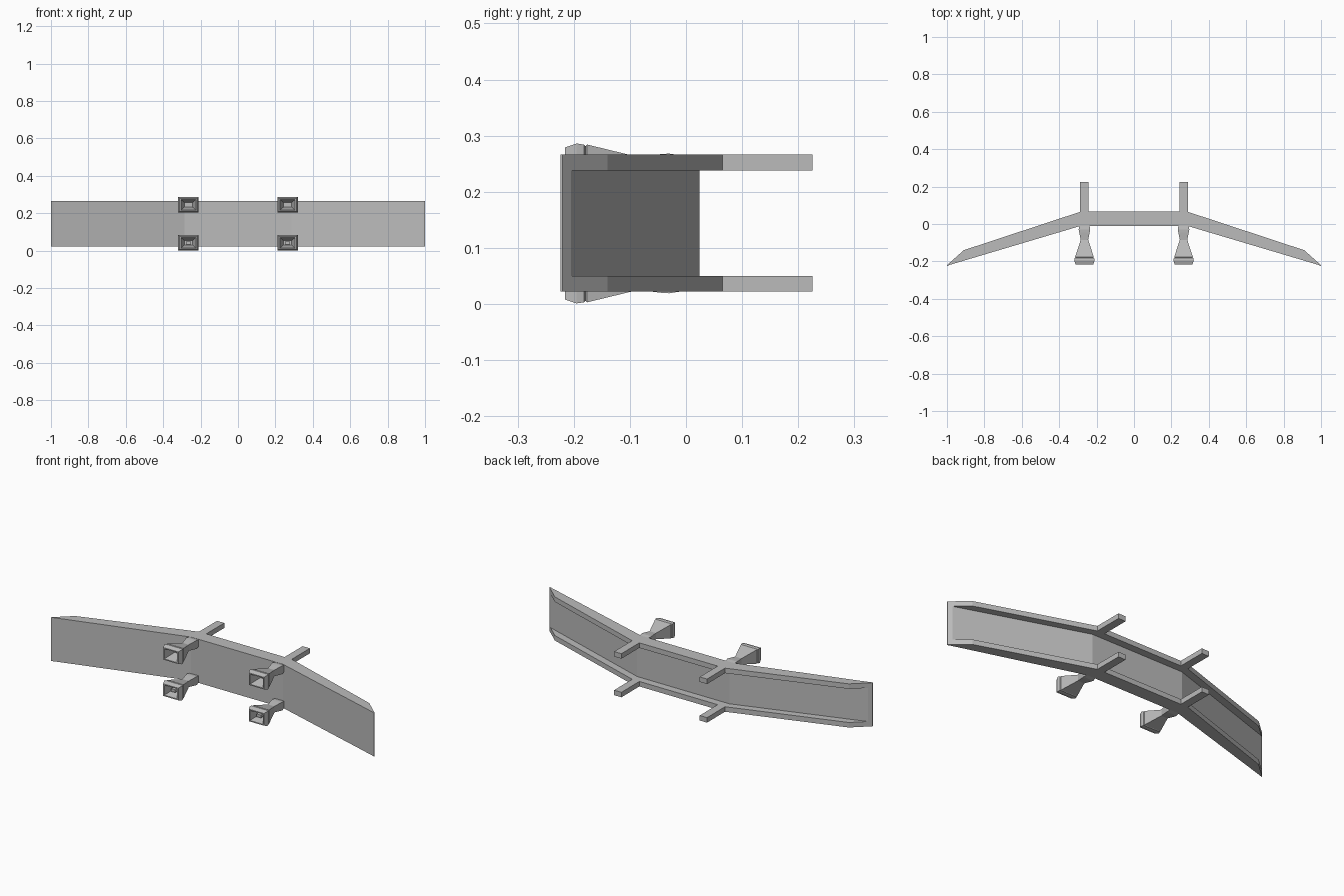
import bpy
import bmesh

cube = bpy.data.objects.get("Cube")
if cube:
    bpy.data.objects.remove(cube, do_unlink=True)

grey = bpy.data.materials.new("bare_grey")
grey.use_nodes = True
COLOUR = (0.5, 0.5, 0.5, 1)
grey.diffuse_color = COLOUR
grey.node_tree.nodes["Principled BSDF"].inputs["Base Color"].default_value = COLOUR


def loft(name, rings):
    """Join closed rings of equal length into a capped flat-faced solid."""
    bm = bmesh.new()
    loops = [[bm.verts.new(p) for p in ring] for ring in rings]
    for a, b in zip(loops, loops[1:]):
        n = len(a)
        for i in range(n):
            j = (i + 1) % n
            bm.faces.new((a[i], a[j], b[j], b[i]))
    bm.faces.new(loops[0])
    bm.faces.new(loops[-1])
    bmesh.ops.remove_doubles(bm, verts=bm.verts[:], dist=0.0005)
    bmesh.ops.recalc_face_normals(bm, faces=bm.faces[:])
    mesh = bpy.data.meshes.new(name)
    bm.to_mesh(mesh)
    bm.free()
    mesh.materials.append(grey)
    obj = bpy.data.objects.new(name, mesh)
    bpy.context.collection.objects.link(obj)
    return obj


def rect_ring(x, y, z, hx, hz):
    return [(x + sx * hx, y, z + sz * hz)
            for sx, sz in ((-1, -1), (1, -1), (1, 1), (-1, 1))]


BOTTOM, TOP, LIP = 0.022, 0.266, 0.028


def channel_ring(x, front, flange, web):
    """C-shaped section, open to the rear."""
    low, high = BOTTOM + LIP, TOP - LIP
    section = [(front, BOTTOM), (flange, BOTTOM), (flange, low), (web, low),
               (web, high), (flange, high), (flange, TOP), (front, TOP)]
    return [(x, y, z) for y, z in section]


# Swept-back channel beam: x, front face, flange edge, inner web
half = [(0.285, -0.01, 0.066, 0.024),
        (0.91, -0.196, -0.14, -0.181),
        (0.983, -0.218, -0.205, -0.205),
        (1.0, -0.224, -0.22, -0.22)]
stations = [(-x, f, b, w) for x, f, b, w in reversed(half)] + half
loft("bumper_beam", [channel_ring(*s) for s in stations])

# Flared nozzle profile: y, half width, half height, ending inside the mouth
nozzle = [(-0.005, 0.026, 0.019), (-0.03, 0.031, 0.023),
          (-0.045, 0.028, 0.022), (-0.085, 0.02, 0.017),
          (-0.176, 0.05, 0.039), (-0.179, 0.047, 0.036),
          (-0.182, 0.052, 0.039), (-0.195, 0.055, 0.041),
          (-0.216, 0.047, 0.034), (-0.216, 0.04, 0.028),
          (-0.15, 0.022, 0.012)]

for side, sx in (("left", 1), ("right", -1)):
    x = sx * 0.265
    for level, mid, z in (("upper", TOP - LIP / 2, 0.245),
                          ("lower", BOTTOM + LIP / 2, 0.042)):
        # Rear mounting bar
        loft(f"{side}_{level}_mounting_bar",
             [rect_ring(x, y, mid, 0.0225, LIP / 2) for y in (0.064, 0.225)])
        # Front nozzle
        loft(f"{side}_{level}_nozzle",
             [rect_ring(x, y, z, hx, hz) for y, hx, hz in nozzle])
    # Small core inside the lower nozzle
    loft(f"{side}_nozzle_core",
         [rect_ring(x, y, 0.042, 0.013, 0.008) for y in (-0.149, -0.195)])
